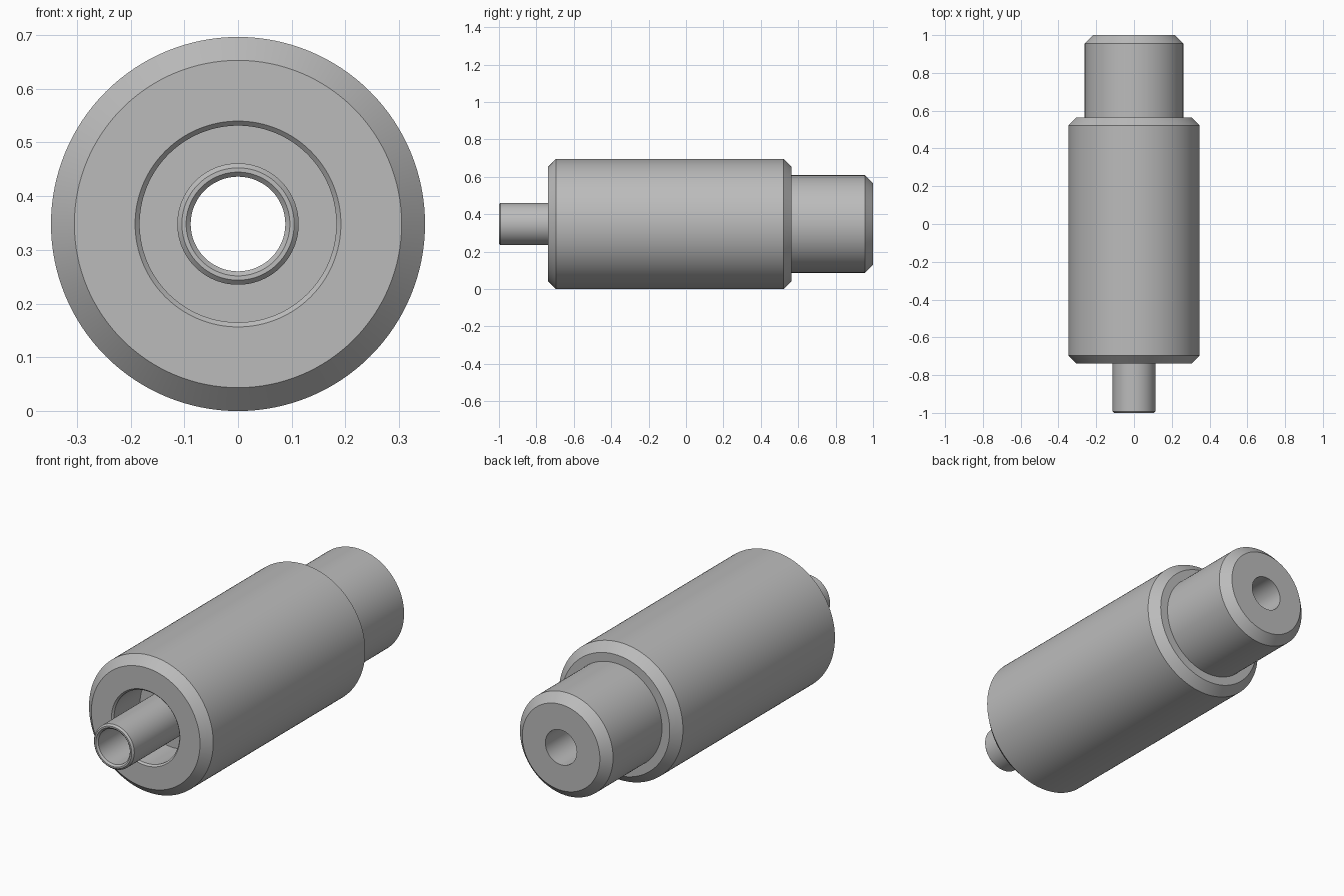
import bpy
import bmesh
from math import cos, sin, tau

cube = bpy.data.objects.get("Cube")
if cube:
    bpy.data.objects.remove(cube, do_unlink=True)

SEGMENTS = 128
BODY_R, COLLAR_R, BORE_R, TUBE_R, RECESS_R = 0.348, 0.261, 0.088, 0.113, 0.183
BEVEL, LIP = 0.0435, 0.0085
FRONT, SHOULDER = -0.739, 0.565
FLOOR = FRONT + 0.217

grey = bpy.data.materials.new("plain_grey")
grey.use_nodes = True
grey.diffuse_color = (0.5, 0.5, 0.5, 1)
grey.node_tree.nodes["Principled BSDF"].inputs["Base Color"].default_value = (0.5, 0.5, 0.5, 1)


def lathe(name, profile):
    """Revolve (radius, y) points about the long axis."""
    bm = bmesh.new()
    rings = []
    for r, y in profile:
        rings.append([bm.verts.new((r * cos(tau * i / SEGMENTS), y,
                                    BODY_R + r * sin(tau * i / SEGMENTS)))
                      for i in range(SEGMENTS)])
    for a, b in zip(rings, rings[1:]):
        for i in range(SEGMENTS):
            j = (i + 1) % SEGMENTS
            bm.faces.new((a[i], b[i], b[j], a[j]))
    mesh = bpy.data.meshes.new(name)
    bm.to_mesh(mesh)
    bm.free()
    mesh.materials.append(grey)
    obj = bpy.data.objects.new(name, mesh)
    bpy.context.collection.objects.link(obj)
    bpy.ops.object.select_all(action='DESELECT')
    obj.select_set(True)
    bpy.context.view_layer.objects.active = obj
    bpy.ops.object.shade_smooth_by_angle()
    return obj


# Housing: front recess, bevelled barrel, stepped rear collar
lathe("housing", [
    (TUBE_R, FLOOR),
    (RECESS_R, FLOOR),
    (RECESS_R, FRONT + LIP),
    (RECESS_R + LIP, FRONT),
    (BODY_R - BEVEL, FRONT),
    (BODY_R, FRONT + BEVEL),
    (BODY_R, SHOULDER - BEVEL),
    (BODY_R - BEVEL, SHOULDER),
    (COLLAR_R, SHOULDER),
    (COLLAR_R, 1 - BEVEL),
    (COLLAR_R - BEVEL, 1),
    (BORE_R, 1),
])

# Tube: through bore, bevelled front lip, outer wall down to the recess floor
lathe("front_tube", [
    (BORE_R, 1),
    (BORE_R, -1 + LIP),
    (BORE_R + LIP, -1),
    (TUBE_R - LIP, -1),
    (TUBE_R, -1 + LIP),
    (TUBE_R, FLOOR),
])
